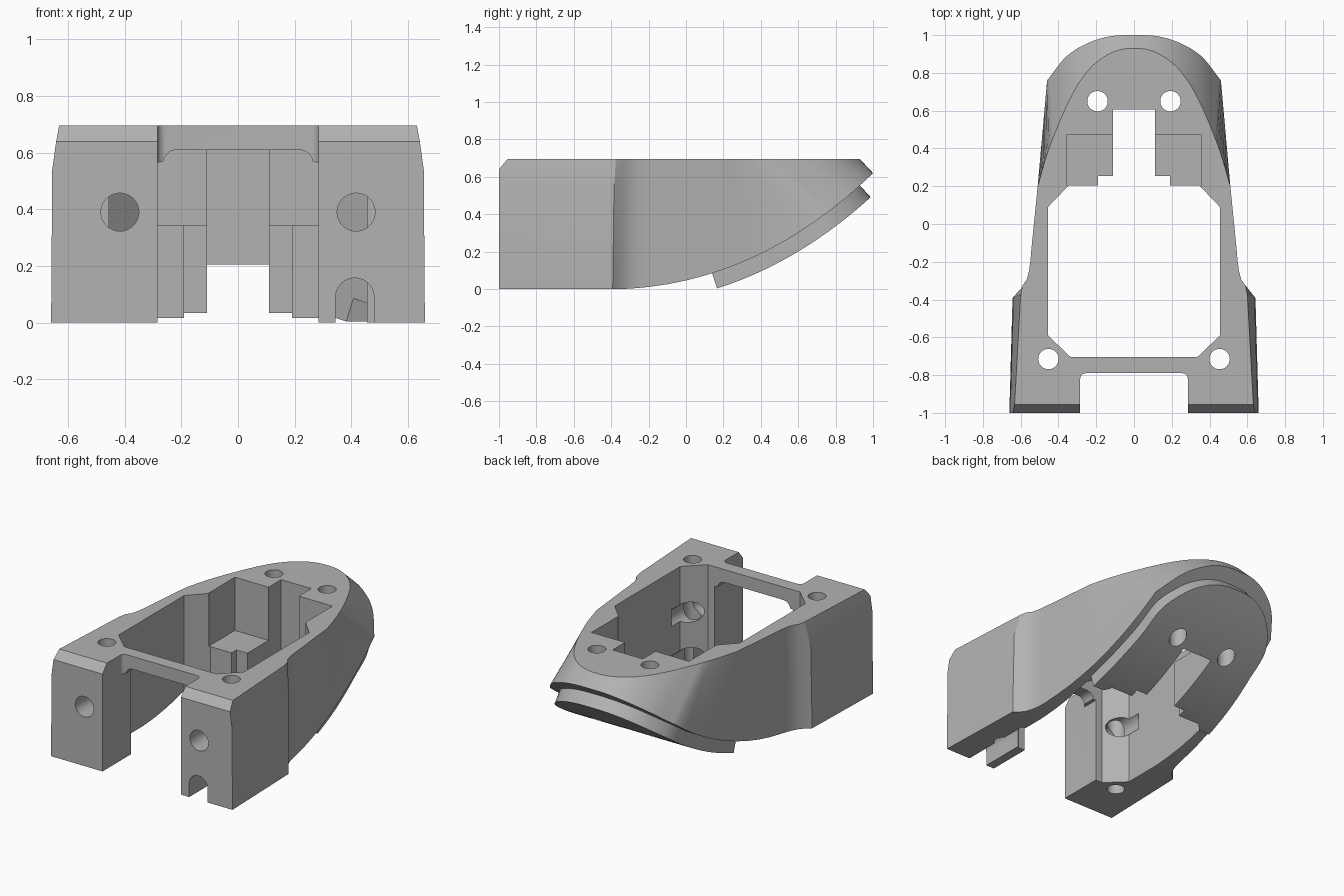
import bpy, bmesh, math
from mathutils import Vector

cube = bpy.data.objects.get("Cube")
if cube:
    bpy.data.objects.remove(cube, do_unlink=True)

TOP = 0.695

grey = bpy.data.materials.new("plain grey")
grey.use_nodes = True
grey.diffuse_color = (0.45, 0.45, 0.45, 1)
grey.node_tree.nodes["Principled BSDF"].inputs["Base Color"].default_value = grey.diffuse_color


def belly(y):
    """Height of the curved underside."""
    t = max(y + 0.4, 0)
    return 0.285 * t ** 2 + 0.016 * t ** 4


def belly_normal(y):
    t = max(y + 0.4, 0)
    return Vector((0, 0.57 * t + 0.064 * t ** 3, -1)).normalized()


def make_object(name, bm):
    bmesh.ops.recalc_face_normals(bm, faces=bm.faces)
    mesh = bpy.data.meshes.new(name)
    bm.to_mesh(mesh)
    bm.free()
    mesh.materials.append(grey)
    ob = bpy.data.objects.new(name, mesh)
    bpy.context.collection.objects.link(ob)
    return ob


def loft(name, rows):
    """Join mirrored half sections, each listed from top to bottom."""
    bm = bmesh.new()
    rings = []
    for row in rows:
        ring = list(row) + [(-x, y, z) for x, y, z in reversed(row)]
        rings.append([bm.verts.new(p) for p in ring])
    for a, b in zip(rings, rings[1:]):
        for i in range(len(a)):
            j = (i + 1) % len(a)
            bm.faces.new((a[i], a[j], b[j], b[i]))
    bm.faces.new(rings[0])
    bm.faces.new(rings[-1])
    return make_object(name, bm)


def spline(points, steps=5):
    """Smooth curve through points that start on the mirror plane."""
    pts = [Vector(p) for p in points]
    first = Vector([-c if i % 2 == 0 else c for i, c in enumerate(pts[1])])
    pts = [first] + pts + [2 * pts[-1] - pts[-2]]
    out = []
    for a, b, c, d in zip(pts, pts[1:], pts[2:], pts[3:]):
        for k in range(steps):
            t = k / steps
            out.append(0.5 * (2 * b + (c - a) * t + (2 * a - 5 * b + 4 * c - d) * t ** 2
                              + (3 * b - a - 3 * c + d) * t ** 3))
    return out + [pts[-2]]


def prism(name, outline, low, high, axis="Z"):
    """Extrude an outline along z, or an xz outline along y."""
    bm = bmesh.new()
    place = (lambda u, v, w: (u, v, w)) if axis == "Z" else (lambda u, v, w: (u, w, v))
    ends = [[bm.verts.new(place(u, v, w)) for u, v in outline] for w in (low, high)]
    n = len(outline)
    for i in range(n):
        j = (i + 1) % n
        bm.faces.new((ends[0][i], ends[0][j], ends[1][j], ends[1][i]))
    for end in ends:
        bm.faces.new(end)
    return make_object(name, bm)


def mirrored(half):
    return half + [(-u, v) for u, v in reversed(half)]


def arc(cx, cy, r, start, end, n):
    return [(cx + r * math.cos(math.radians(start + (end - start) * i / n)),
             cy + r * math.sin(math.radians(start + (end - start) * i / n))) for i in range(n + 1)]


def circle(cx, cy, r, n=40):
    return arc(cx, cy, r, 0, 360, n)[:-1]


def boolean(target, other, operation):
    mod = target.modifiers.new(operation, "BOOLEAN")
    mod.operation = operation
    mod.solver = "EXACT"
    mod.object = other
    bpy.context.view_layer.objects.active = target
    bpy.ops.object.modifier_apply(modifier=mod.name)
    bpy.data.objects.remove(other, do_unlink=True)


# Main body: each nose station is top x, top y, lower x, lower y
nose_top = spline([(0.002, 0.93), (0.1, 0.915), (0.2, 0.855), (0.28, 0.765), (0.345, 0.65),
                   (0.405, 0.515), (0.46, 0.37), (0.51, 0.2)])
nose_low = spline([(0.002, 1.0), (0.13, 0.993), (0.25, 0.955), (0.36, 0.885), (0.46, 0.76)], 7)
side_start, side_end = Vector((0.46, 0.76)), Vector((0.51, 0.2))
extra = len(nose_top) - len(nose_low)
nose_low += [side_start.lerp(side_end, (i + 1) / extra) for i in range(extra)]
rows = []
for t, b in zip(nose_top, nose_low):
    hi, lo = Vector((t.x, t.y, TOP)), Vector((b.x, b.y, belly(b.y)))
    rows.append([hi, hi.lerp(lo, 0.25), lo])
# Straight flanks
flank = [(0.52, 0.1), (0.53, 0), (0.54, -0.1), (0.549, -0.2), (0.556, -0.25), (0.568, -0.295)]
for x, y in flank:
    rows.append([(x, y, TOP), (x, y, 0.54), (x, y, belly(y))])
# Shoulders and front legs
rows.append([(0.59, -0.325, TOP), (0.592, -0.335, 0.54), (0.59, -0.345, 0)])
rows.append([(0.6, -0.375, TOP), (0.638, -0.385, 0.54), (0.643, -0.392, 0)])
rows.append([(0.632, -0.955, TOP), (0.655, -0.96, 0.54), (0.659, -0.96, 0)])
rows.append([(0.642, -1, 0.64), (0.656, -1, 0.54), (0.66, -1, 0)])
housing = loft("housing", rows)

# Raised lip under the nose
lip_line = spline([(0.002, 0.93), (0.12, 0.923), (0.23, 0.89), (0.33, 0.825), (0.415, 0.71),
                   (0.43, 0.55), (0.445, 0.4), (0.455, 0.27), (0.463, 0.14)])
lip_rows = []
for p in lip_line:
    base, n = Vector((p.x, p.y, belly(p.y))), belly_normal(p.y)
    lip_rows.append([base - n * 0.03, base + n * 0.085])
boolean(housing, loft("nose_lip", lip_rows), "UNION")

# Openings
cavity = [(0.335, -0.705), (0.455, -0.59), (0.455, 0.09), (0.345, 0.205), (0.19, 0.205),
          (0.19, 0.255), (0.11, 0.255), (0.11, 0.605)]
ledge = [(0.355, 0.2), (0.355, 0.475)]
gap = [(0.285, -1.1)] + arc(0.255, -0.82, 0.03, 0, 90, 5)
under_bar = [(0.285, -0.2), (0.285, 0.565), (0.265, 0.568)] + arc(0.215, 0.56, 0.05, 20, 90, 6)
notch = [(0.345, -0.1), (0.48, -0.1)] + arc(0.4125, 0.09, 0.0675, 0, 180, 20)
cutters = [
    prism("cavity_cutter", mirrored(cavity), -0.3, 1),
    prism("ledge_cutter", mirrored(ledge), 0.345, 1),
    prism("gap_cutter", mirrored(gap), -0.3, 1),
    prism("bar_cutter", mirrored(under_bar), -1.2, -0.65, "Y"),
    prism("notch_cutter", notch, -1.2, -0.5, "Y"),
]
for s in (-1, 1):
    cutters.append(prism("nose_hole", circle(s * 0.193, 0.65, 0.054), -0.3, 1))
    cutters.append(prism("leg_hole", circle(s * 0.453, -0.715, 0.054), -0.3, 1))
    cutters.append(prism("cross_hole", circle(s * 0.417, 0.39, 0.067), -1.2, -0.5, "Y"))
for cutter in cutters:
    boolean(housing, cutter, "DIFFERENCE")

bpy.ops.object.select_all(action="DESELECT")
housing.select_set(True)
bpy.context.view_layer.objects.active = housing
bpy.ops.object.shade_smooth_by_angle(angle=math.radians(25))
